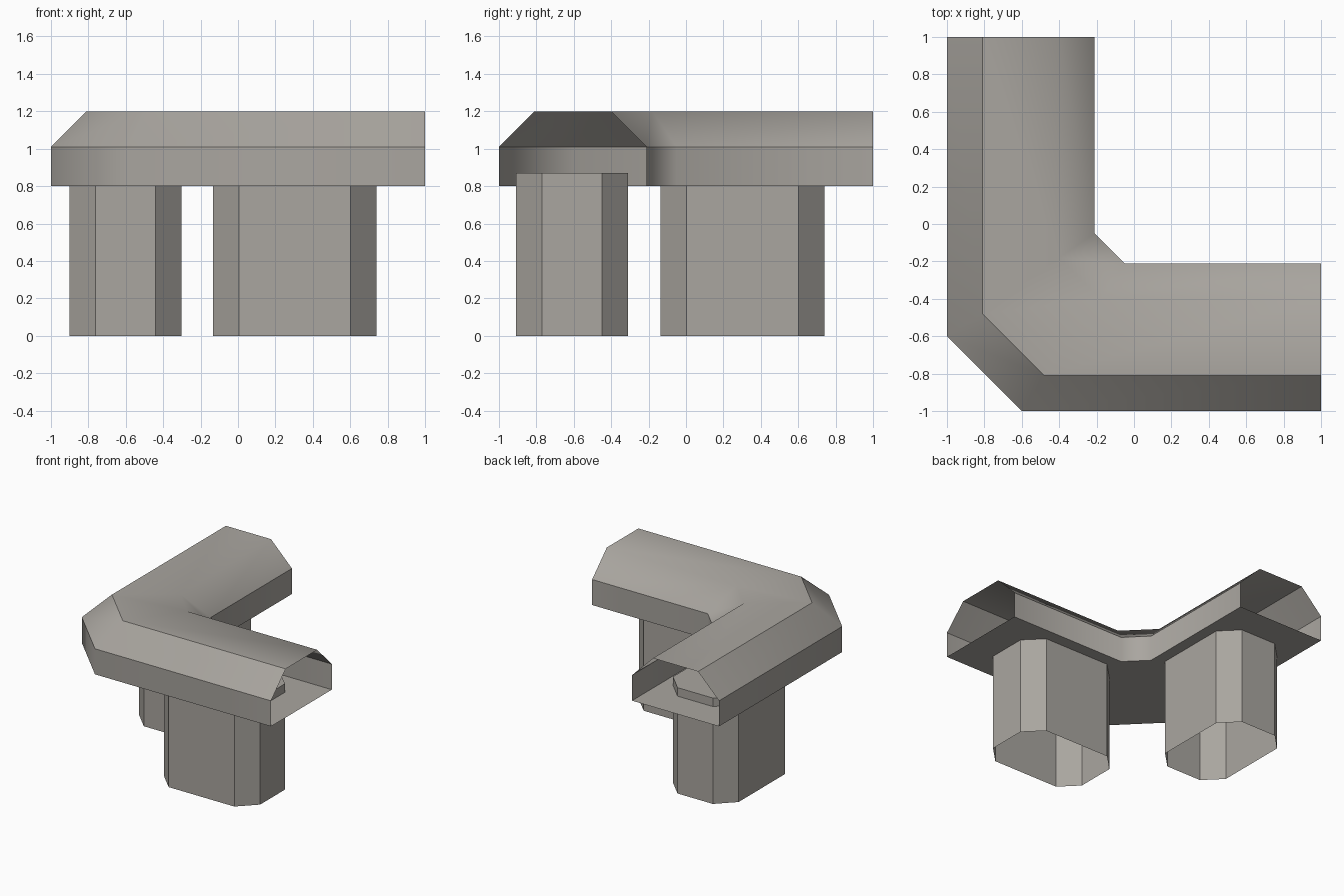
import bpy, bmesh

if "Cube" in bpy.data.objects:
    bpy.data.objects.remove(bpy.data.objects["Cube"])

stone = bpy.data.materials.new("warm grey stone")
stone.diffuse_color = (0.40, 0.38, 0.35, 1)
stone.use_nodes = True
stone.node_tree.nodes["Principled BSDF"].inputs["Base Color"].default_value = stone.diffuse_color


def finish(bm, name):
    mesh = bpy.data.meshes.new(name)
    bm.to_mesh(mesh)
    bm.free()
    mesh.materials.append(stone)
    obj = bpy.data.objects.new(name, mesh)
    bpy.context.collection.objects.link(obj)
    return obj


def coping():
    """L-shaped hollow rail, open at both ends, with a chamfered corner."""
    # (offset across the rail, where the corner starts, height, sharp edge)
    profile = [(-1.00, -0.60, 0.80, True), (-1.00, -0.60, 1.01, True),
               (-0.81, -0.48, 1.20, True), (-0.40, -0.18, 1.20, False),
               (-0.21, -0.05, 1.01, True), (-0.21, -0.05, 0.80, True)]
    bm = bmesh.new()
    rails = [[bm.verts.new((x, y, z)) for x, y in ((p, 1), (p, q), (q, p), (1, p))]
             for p, q, z, _ in profile]
    for i, a in enumerate(rails):
        b = rails[(i + 1) % len(rails)]
        for k in range(3):
            f = bm.faces.new((a[k], a[k + 1], b[k + 1], b[k]))
            f.smooth = True
    # lengthwise creases stay crisp, corner bends shade smoothly
    for rail, point in zip(rails, profile):
        if point[3]:
            for k in range(3):
                bm.edges.get((rail[k], rail[k + 1])).smooth = False
    return finish(bm, "coping")


def pillar(name, x0, x1, y0, y1, height=0.87, c=0.138):
    """Eight-sided leg, capped on top and open underneath."""
    outline = [(x0 + c, y0), (x1 - c, y0), (x1, y0 + c), (x1, y1 - c),
               (x1 - c, y1), (x0 + c, y1), (x0, y1 - c), (x0, y0 + c)]
    bm = bmesh.new()
    low = [bm.verts.new((x, y, 0)) for x, y in outline]
    top = [bm.verts.new((x, y, height)) for x, y in outline]
    for i in range(8):
        j = (i + 1) % 8
        bm.faces.new((low[i], low[j], top[j], top[i]))
    bm.faces.new(top)
    return finish(bm, name)


coping()
pillar("front_pillar", -0.133, 0.74, -0.908, -0.31)
pillar("left_pillar", -0.90, -0.303, -0.135, 0.74)
